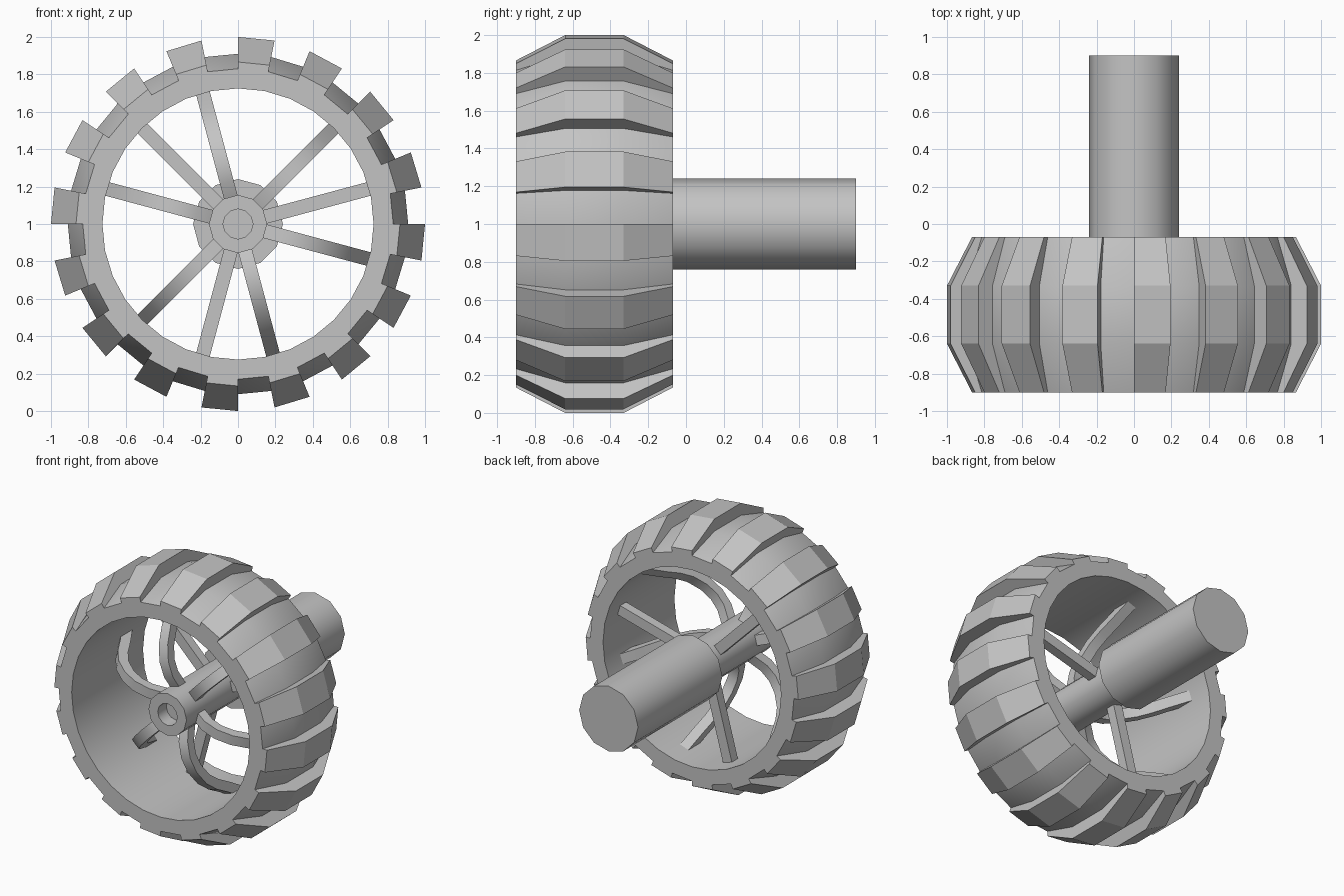
import bpy, bmesh
from math import cos, sin, radians
from mathutils import Vector

cube = bpy.data.objects.get("Cube")
if cube:
    bpy.data.objects.remove(cube, do_unlink=True)

grey = bpy.data.materials.new("plain grey")
grey.use_nodes = True
COLOR = (0.55, 0.55, 0.55, 1)
grey.diffuse_color = COLOR
grey.node_tree.nodes["Principled BSDF"].inputs["Base Color"].default_value = COLOR

AXLE_Z = 1.0


def polar(angle, r, y, side=0.0):
    """Point at radius r around the axle, shifted sideways along the tangent."""
    a = radians(angle)
    return (r * cos(a) - side * sin(a), y, AXLE_Z + r * sin(a) + side * cos(a))


def finish(bm, name, smooth=20):
    bmesh.ops.remove_doubles(bm, verts=bm.verts, dist=1e-5)
    bmesh.ops.recalc_face_normals(bm, faces=bm.faces)
    mesh = bpy.data.meshes.new(name)
    bm.to_mesh(mesh)
    bm.free()
    mesh.materials.append(grey)
    obj = bpy.data.objects.new(name, mesh)
    bpy.context.collection.objects.link(obj)
    bpy.ops.object.select_all(action='DESELECT')
    obj.select_set(True)
    bpy.context.view_layer.objects.active = obj
    bpy.ops.object.shade_smooth_by_angle(angle=radians(smooth))
    return obj


def loft(bm, rings, loop=True, caps=False):
    """Join matching rings of points with quads."""
    rows = [[bm.verts.new(p) for p in ring] for ring in rings]
    count = len(rows[0])
    for a, b in zip(rows, rows[1:]):
        for i in range(count if loop else count - 1):
            j = (i + 1) % count
            bm.faces.new((a[i], a[j], b[j], b[i]))
    if caps:
        bm.faces.new(rows[0])
        bm.faces.new(rows[-1])


def lathe(name, profile, steps, loop, smooth=20):
    bm = bmesh.new()
    rings = [[polar(360 * k / steps, r, y) for r, y in profile]
             for k in range(steps + 1)]
    loft(bm, rings, loop)
    # Degenerate quads at the poles collapse to triangles
    bmesh.ops.dissolve_degenerate(bm, edges=bm.edges, dist=1e-5)
    return finish(bm, name, smooth)


# Tyre: crowned outer wall with a straight bore
FRONT, BACK = -0.9, -0.07
CROWN = (-0.64, -0.33)


def crowned(edge, middle):
    return [(edge, FRONT), (middle, CROWN[0]), (middle, CROWN[1]), (edge, BACK)]


base = crowned(0.83, 0.91)
lathe("tyre", base + [(0.725, BACK), (0.725, FRONT)], 32, True)

# Tread lugs: every second sector is raised
TREADS = 16
PITCH = 360 / TREADS
bm = bmesh.new()
lug = crowned(0.866, 1.0) + base[::-1]
for k in range(TREADS):
    start = k * PITCH
    loft(bm, [[polar(a, r, y) for r, y in lug]
              for a in (start - PITCH / 2, start)], True, True)
finish(bm, "tread_lugs")

# Hub shaft with a recessed bore, and the thick axle behind it
lathe("hub", [(0, -0.72), (0.08, -0.72), (0.08, -0.82), (0.155, -0.82),
              (0.155, -0.05), (0, -0.05)], 12, False, 35)
lathe("axle", [(0, -0.08), (0.24, -0.08), (0.24, 0.9), (0, 0.9)], 12, False, 35)


def spoke(name, angle, path, width=0.075, thick=0.07):
    """Rectangular bar following a path of (radius, y) points."""
    pts = [Vector(p) for p in path]
    rings = []
    for i, p in enumerate(pts):
        along = (pts[min(i + 1, len(pts) - 1)] - pts[max(i - 1, 0)]).normalized()
        off = Vector((-along.y, along.x)) * thick / 2
        rings.append([polar(angle, *(p + off * s), side=t * width / 2)
                      for s, t in ((1, 1), (1, -1), (-1, -1), (-1, 1))])
    bm = bmesh.new()
    loft(bm, rings, True, True)
    finish(bm, name, 35)


# Three straight spokes at the back, six bowed ones reaching forward
STRAIGHT = [(0.1, -0.25), (0.75, -0.25)]
BOWED = [(0.12, -0.63), (0.24, -0.69), (0.34, -0.7), (0.44, -0.67),
         (0.54, -0.6), (0.61, -0.51), (0.67, -0.4), (0.76, -0.25)]
for k in range(3):
    turn = 120 * k
    spoke(f"straight_spoke_{k + 1}", 15 + turn, STRAIGHT)
    for n, angle in enumerate((45, 105)):
        spoke(f"bowed_spoke_{2 * k + n + 1}", angle + turn, BOWED)
